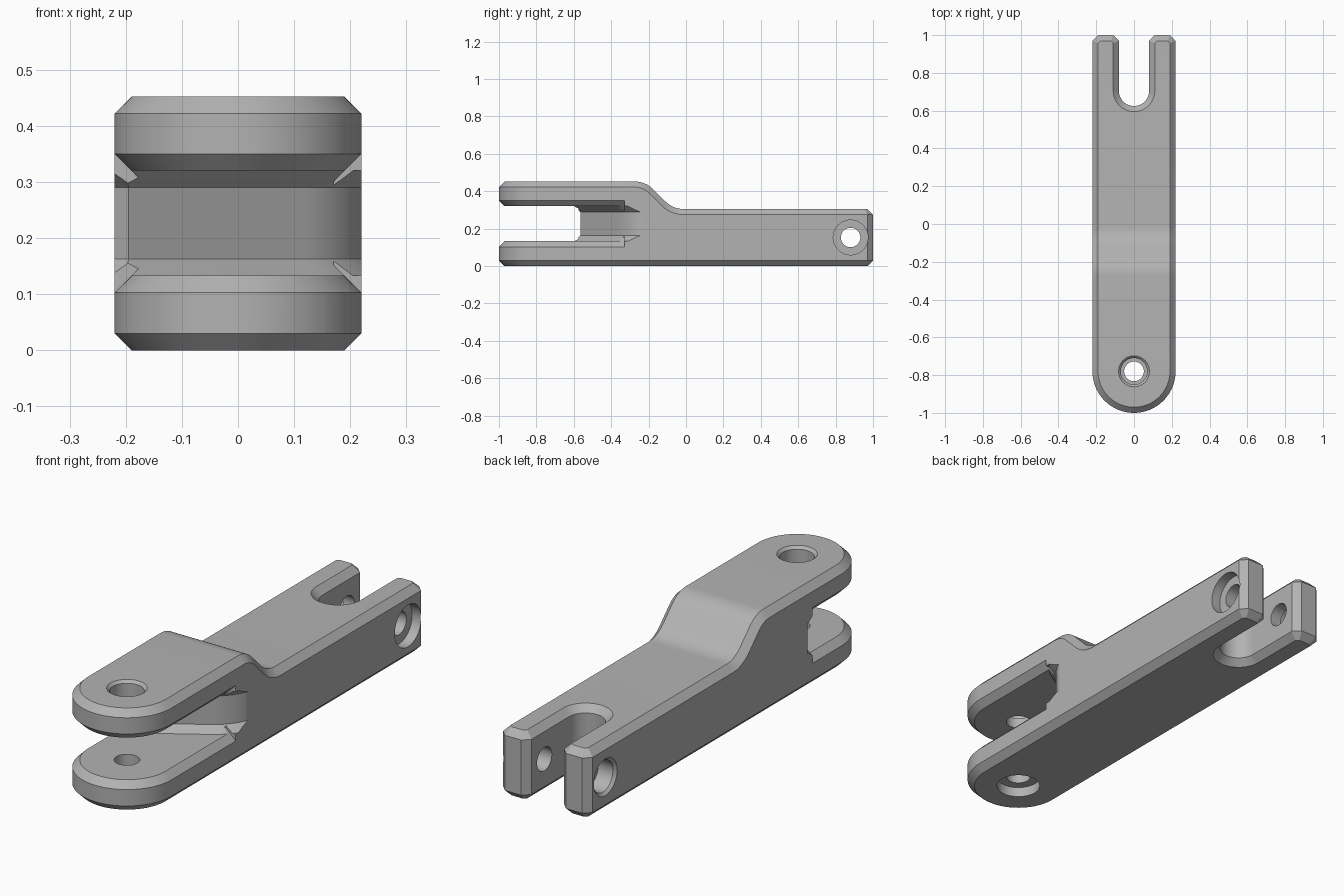
import bpy, bmesh, math
from mathutils import Vector

if "Cube" in bpy.data.objects:
    bpy.data.objects.remove(bpy.data.objects["Cube"])

C = 0.03                      # chamfer width
W = 0.22                      # half width
HIGH, LOW = 0.452, 0.305      # front and rear heights
PIN_Y = -0.78                 # front pin centre
GAP_LO, GAP_HI = 0.133, 0.32  # space between the front plates

grey = bpy.data.materials.new("plain_grey")
grey.use_nodes = True
grey.diffuse_color = (0.45, 0.45, 0.45, 1)
grey.node_tree.nodes["Principled BSDF"].inputs["Base Color"].default_value = (0.45, 0.45, 0.45, 1)


def finish(name, bm):
    bmesh.ops.remove_doubles(bm, verts=bm.verts, dist=1e-5)
    bmesh.ops.recalc_face_normals(bm, faces=bm.faces)
    mesh = bpy.data.meshes.new(name)
    bm.to_mesh(mesh)
    bm.free()
    obj = bpy.data.objects.new(name, mesh)
    bpy.context.collection.objects.link(obj)
    mesh.materials.append(grey)
    return obj


def skin(bm, rings, caps=True):
    """Join equal closed rings of points with quads."""
    loops = [[bm.verts.new(p) for p in r] for r in rings]
    for a, b in zip(loops, loops[1:]):
        for i in range(len(a)):
            j = (i + 1) % len(a)
            bm.faces.new((a[i], a[j], b[j], b[i]))
    if caps:
        bm.faces.new(loops[0])
        bm.faces.new(loops[-1])
    return loops


def loft(name, rings):
    bm = bmesh.new()
    skin(bm, rings)
    return finish(name, bm)


def section(xo, yo, xi, yi, zt, yt=None, zs=None):
    """Chamfered cross-section of the body."""
    yt = yo if yt is None else yt
    zs = zt - C if zs is None else zs
    return [(-xi, yi, 0), (xi, yi, 0), (xo, yo, C), (xo, yt, zs),
            (xi, yi, zt), (-xi, yi, zt), (-xo, yt, zs), (-xo, yo, C)]


# Body: round nose, stepped top, chamfered rear
rings = []
for k in range(25):
    s, c = math.sin(k * math.pi / 48), math.cos(k * math.pi / 48)
    rings.append(section(W * s, PIN_Y - W * c, (W - C) * s, PIN_Y - (W - C) * c, HIGH))
R, N = 0.136, 8
ramp = [(-0.273 + R * math.sin(a), HIGH - R * (1 - math.cos(a)), a)
        for a in (k * math.pi / 4 / N for k in range(N + 1))]
ramp += [(-0.013 - R * math.sin(a), LOW + R * (1 - math.cos(a)), a)
         for a in (k * math.pi / 4 / N for k in range(N, -1, -1))]
for y, z, a in ramp:
    rings.append(section(W, y, W - C, y, z, y - C * math.sin(a), z - C * math.cos(a)))
m = C * math.tan(math.pi / 8)
rings.append(section(W, 1 - C, W - C, 1 - C - m, LOW))
rings.append(section(W - C, 1, W - C - m, 1 - C, LOW))
bm = bmesh.new()
end = skin(bm, rings, caps=False)[-1]
for ids in ((0, 1, 2, 7), (7, 2, 3, 6), (6, 3, 4, 5)):
    bm.faces.new([end[i] for i in ids])
body = finish("hinge_arm", bm)


# Rear slot with flared rims and mouth
def slot_ring(d, z):
    r, cy = 0.08 + d, 0.705
    side = [(r + 0.08, 1.05 - 0.41 * d), (r, 0.97 - 0.41 * d)]
    arc = [(r * math.cos(a), cy - r * math.sin(a)) for a in (k * math.pi / 24 for k in range(25))]
    return [(x, y, z) for x, y in side + arc + [(-x, y) for x, y in reversed(side)]]


cutters = [loft("slot_cutter", [slot_ring(d, z) for d, z in
                                ((0.05, -0.02), (0, C), (0, LOW - C), (0.05, LOW + 0.02))])]

# Front gap: slanted rear wall that rounds off towards one side
path = [Vector((-0.3, -0.46)), Vector((-0.195, -0.565))]
t0, t1 = math.radians(32), math.radians(69)
start, stop = Vector((0.12, -0.365)), Vector((W, -0.245))
rad = 0.1 / (math.sin(t1) - math.sin(t0))
for k in range(11):
    f = k / 10
    t = t0 + (t1 - t0) * f
    p = start + rad * Vector((math.sin(t) - math.sin(t0), math.cos(t0) - math.cos(t)))
    p.y += f * (stop.y - start.y - rad * (math.cos(t0) - math.cos(t1)))
    path.append(p)
path.append(stop + 0.25 * Vector((math.cos(t1), math.sin(t1))))


def gap_ring(d, z):
    out = []
    for i, p in enumerate(path):
        dirs = [(path[j + 1] - path[j]).normalized() for j in (i - 1, i) if 0 <= j < len(path) - 1]
        n = sum((Vector((v.y, -v.x)) for v in dirs), Vector((0, 0))).normalized()
        p = p + n * d / n.dot(Vector((dirs[0].y, -dirs[0].x)))
        out.append((p.x, p.y, z))
    return out + [(0.5, -1.2, z), (-0.5, -1.2, z)]


cutters.append(loft("gap_cutter", [gap_ring(d, z) for d, z in
                                   ((C, GAP_LO), (0, GAP_LO + C), (0, GAP_HI - C), (C, GAP_HI))]))

# Chamfer on the inner rims of the two front plates
route = [(1, 0, -0.33)]
route += [(math.cos(a), -math.sin(a), PIN_Y) for a in (k * math.pi / 48 for k in range(49))]
route += [(-1, 0, -0.575)]
rim = ((0.03, GAP_LO - 0.06), (-0.05, GAP_LO + 0.02), (-0.05, GAP_HI - 0.02), (0.03, GAP_HI + 0.06))
cutters.append(loft("rim_cutter", [[((W + n) * cx, cy + (W + n) * sy, z) for n, z in rim]
                                   for cx, sy, cy in route]))


# Turned cutters for the stepped pin holes
def hole(name, steps, place):
    ring = [(math.cos(k * math.pi / 24), math.sin(k * math.pi / 24)) for k in range(48)]
    return loft(name, [[place(r * c, r * s, h) for c, s in ring] for r, h in steps])


def bore(length):
    """Head recess at the near end, wide bore with a chamfer at the far end."""
    return ((0.093, -0.05), (0.093, 0.045), (0.052, 0.045), (0.052, length - 0.085),
            (0.07, length - 0.085), (0.07, length - 0.012), (0.11, length + 0.028))


cutters.append(hole("front_pin_cutter", bore(HIGH), lambda a, b, h: (a, PIN_Y + b, h)))
cutters.append(hole("rear_pin_cutter", bore(2 * W), lambda a, b, h: (W - h, 0.88 + a, 0.153 + b)))

# Cut everything out of the body
bpy.ops.object.select_all(action='DESELECT')
bpy.context.view_layer.objects.active = body
body.select_set(True)
for cutter in cutters:
    mod = body.modifiers.new(cutter.name, 'BOOLEAN')
    mod.operation, mod.solver, mod.object = 'DIFFERENCE', 'EXACT', cutter
    bpy.ops.object.modifier_apply(modifier=mod.name)
    bpy.data.objects.remove(cutter)
bpy.ops.object.shade_smooth_by_angle(angle=math.radians(25))
